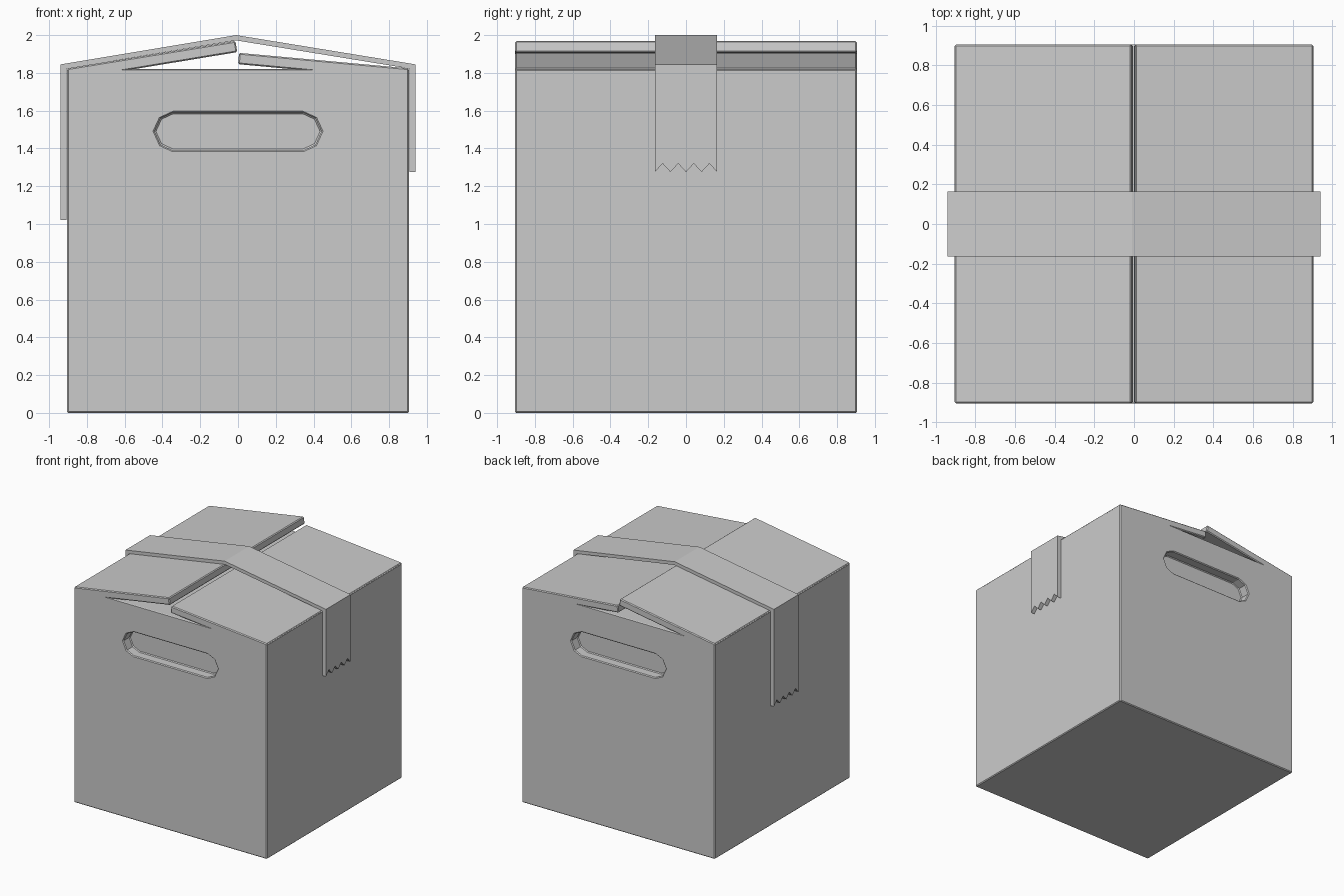
import bpy, bmesh, math

if "Cube" in bpy.data.objects:
    bpy.data.objects.remove(bpy.data.objects["Cube"])

H = 0.905      # half width of the box
TOP = 1.82     # height of the box body


def finish(name, bm):
    bmesh.ops.recalc_face_normals(bm, faces=bm.faces)
    me = bpy.data.meshes.new(name)
    bm.to_mesh(me)
    bm.free()
    ob = bpy.data.objects.new(name, me)
    bpy.context.collection.objects.link(ob)
    return ob


def prism(name, profile, y0, y1):
    """Extrude an (x, z) outline along y."""
    bm = bmesh.new()
    face = bm.faces.new([bm.verts.new((x, y0, z)) for x, z in profile])
    ext = bmesh.ops.extrude_face_region(bm, geom=[face])
    moved = [g for g in ext["geom"] if isinstance(g, bmesh.types.BMVert)]
    bmesh.ops.translate(bm, verts=moved, vec=(0, y1 - y0, 0))
    return finish(name, bm)


def bevel(ob, width):
    mod = ob.modifiers.new("bevel", "BEVEL")
    mod.width = width
    mod.segments = 1
    mod.limit_method = "ANGLE"
    mod.angle_limit = math.radians(60)


# Box body
body = prism("box_body", [(-H, 0), (H, 0), (H, TOP), (-H, TOP)], -H, H)

# Hand-hold recesses in the front and back
quarter = [(0.345, 0.10), (0.41, 0.07), (0.442, 0.0), (0.41, -0.07), (0.345, -0.10)]
outline = [(x, 1.49 + z) for x, z in quarter]
outline += [(-x, 1.49 - z) for x, z in quarter]
for side, s in (("front", -1), ("back", 1)):
    cutter = prism(side + "_handle_cutter", outline, s * (H - 0.085), s * (H + 0.1))
    cutter.hide_render = True
    cutter.hide_viewport = True
    cut = body.modifiers.new(side + "_handle", "BOOLEAN")
    cut.operation = "DIFFERENCE"
    cut.solver = "EXACT"
    cut.object = cutter
bevel(body, 0.007)

# Lid flaps, hinged on the left and right edges and tilted up
T = 0.06
for name, s, angle in (("left_flap", -1, 9.25), ("right_flap", 1, 5.2)):
    a = math.radians(angle)
    length = 0.903
    hx, hz = s * H, TOP + 0.004
    ex, ez = hx - s * length * math.cos(a), hz + length * math.sin(a)
    dx, dz = -s * T * math.sin(a), -T * math.cos(a)
    # keep the hidden hinge end inside the body
    flap = prism(name, [(hx, hz), (ex, ez), (ex + dx, ez + dz),
                        (hx - s * 0.02, hz + dz)], -H, H)
    bevel(flap, 0.007)

# Packing tape: a thin folded strip with torn zigzag ends
outer = [(-0.94, 1.02), (-0.94, 1.845), (-0.01, 2.0), (0.94, 1.845), (0.94, 1.275)]
inner = [(-0.907, 1.02), (-0.907, 1.823), (-0.01, 1.972), (0.907, 1.823), (0.907, 1.275)]
COLS, W = 9, 0.165
bm = bmesh.new()


def strip(profile):
    rows = []
    for i, (x, z) in enumerate(profile):
        row = []
        for c in range(COLS):
            tooth = 0.045 if i in (0, 4) and c % 2 else 0
            row.append(bm.verts.new((x, -W + 2 * W * c / (COLS - 1), z + tooth)))
        rows.append(row)
    return rows


a, b = strip(outer), strip(inner)
for i in range(4):
    for g in (a, b):
        for c in range(COLS - 1):
            bm.faces.new((g[i][c], g[i][c + 1], g[i + 1][c + 1], g[i + 1][c]))
    for c in (0, -1):
        bm.faces.new((a[i][c], a[i + 1][c], b[i + 1][c], b[i][c]))
for i in (0, 4):
    for c in range(COLS - 1):
        bm.faces.new((a[i][c], a[i][c + 1], b[i][c + 1], b[i][c]))
finish("packing_tape", bm)
